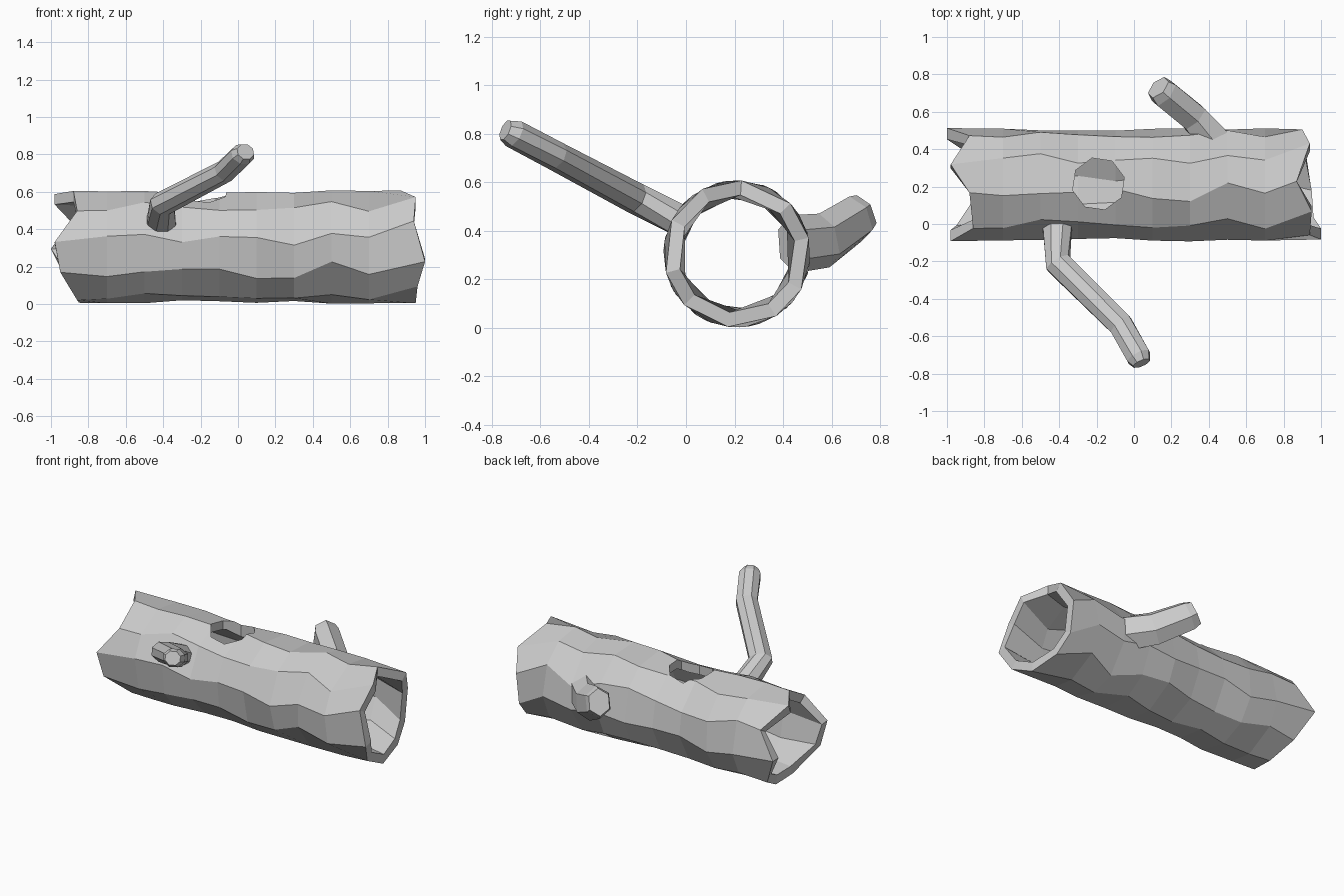
import bpy, bmesh
from math import sin, cos, radians, pi
from mathutils import Vector

cube = bpy.data.objects.get("Cube")
if cube:
    bpy.data.objects.remove(cube)

grey = bpy.data.materials.new("plain grey")
grey.use_nodes = True
color = (0.6, 0.6, 0.6, 1)
grey.diffuse_color = color
grey.node_tree.nodes["Principled BSDF"].inputs["Base Color"].default_value = color


def finish(name, bm):
    bmesh.ops.recalc_face_normals(bm, faces=bm.faces)
    mesh = bpy.data.meshes.new(name)
    bm.to_mesh(mesh)
    bm.free()
    mesh.materials.append(grey)
    obj = bpy.data.objects.new(name, mesh)
    bpy.context.collection.objects.link(obj)
    return obj


def bridge(bm, a, b):
    n = len(a)
    for i in range(n):
        j = (i + 1) % n
        bm.faces.new((a[i], a[j], b[j], b[i]))


# Hollow log: faceted rings with a wavy twist and ragged ends
SIDES = 10
AXIS_Y, AXIS_Z = 0.21, 0.305
left_end = [-.88, -.98, -.88, -.86, -.98, -.95, -.86, -.85, -.9, -1]
right_end = [.9, .94, .87, .95, .94, 1, .96, .95, .92, .9]
twist = [4, 3, -3, 1, 0, 4, 6, -7, 3, -15]
RADIUS, INNER = 0.303, 0.243


def log_ring(bm, k, radius):
    ring = []
    for i in range(SIDES):
        x = -0.9 + 0.2 * k
        if k == 0:
            x = left_end[i]
        elif k == len(twist) - 1:
            x = right_end[i]
        a = radians(26 + 36 * i + twist[k] + 4 * sin(2.3 * i + 1.7 * k))
        r = radius - (0.012 if k in (3, 4) else 0)
        ring.append(bm.verts.new((x, AXIS_Y + r * cos(a), AXIS_Z + r * sin(a))))
    return ring


bm = bmesh.new()
count = len(twist)
loops = [log_ring(bm, k, RADIUS) for k in range(count)]
loops += [log_ring(bm, k, INNER) for k in reversed(range(count))]
for k, loop in enumerate(loops):
    bridge(bm, loop, loops[(k + 1) % len(loops)])
log = finish("hollow_log", bm)

# Knot hole through the top wall
bpy.ops.mesh.primitive_cylinder_add(vertices=8, radius=0.142, depth=0.5,
                                    location=(-0.19, 0.215, 0.65), rotation=(0, 0, 0.25))
cutter = bpy.context.object
cutter.name = "hole_cutter"
cutter.hide_render = True
cutter.data.materials.append(grey)
cut = log.modifiers.new("knot_hole", 'BOOLEAN')
cut.operation = 'DIFFERENCE'
cut.solver = 'EXACT'
cut.object = cutter
bpy.context.view_layer.objects.active = log
bpy.ops.object.modifier_apply(modifier=cut.name)
bpy.data.objects.remove(cutter)


# Branches: faceted tubes along a bent path
def branch(name, path, sizes, sides):
    bm = bmesh.new()
    pts = [Vector(p) for p in path]
    rings = []
    for i, p in enumerate(pts):
        before, after = pts[max(i - 1, 0)], pts[min(i + 1, len(pts) - 1)]
        t = (after - before).normalized()
        side = t.cross(Vector((0, 0, 1))).normalized()
        up = side.cross(t)
        w, h = sizes[i]
        angles = [2 * pi * (s + 0.5) / sides for s in range(sides)]
        rings.append([bm.verts.new(p + side * w * cos(a) + up * h * sin(a)) for a in angles])
    for a, b in zip(rings, rings[1:]):
        bridge(bm, a, b)
    bm.faces.new(rings[0])
    bm.faces.new(rings[-1])
    return finish(name, bm)


branch("long_branch",
       [(-.41, 0, .43), (-.405, -.21, .535), (-.07, -.54, .71), (.025, -.71, .8), (.04, -.745, .815)],
       [(.085, .07), (.075, .065), (.07, .06), (.07, .06), (.05, .045)], 8)
branch("short_branch",
       [(.43, .44, .345), (.32, .57, .36), (.16, .7, .45), (.13, .73, .47)],
       [(.1, .12), (.085, .115), (.085, .1), (.07, .085)], 6)
